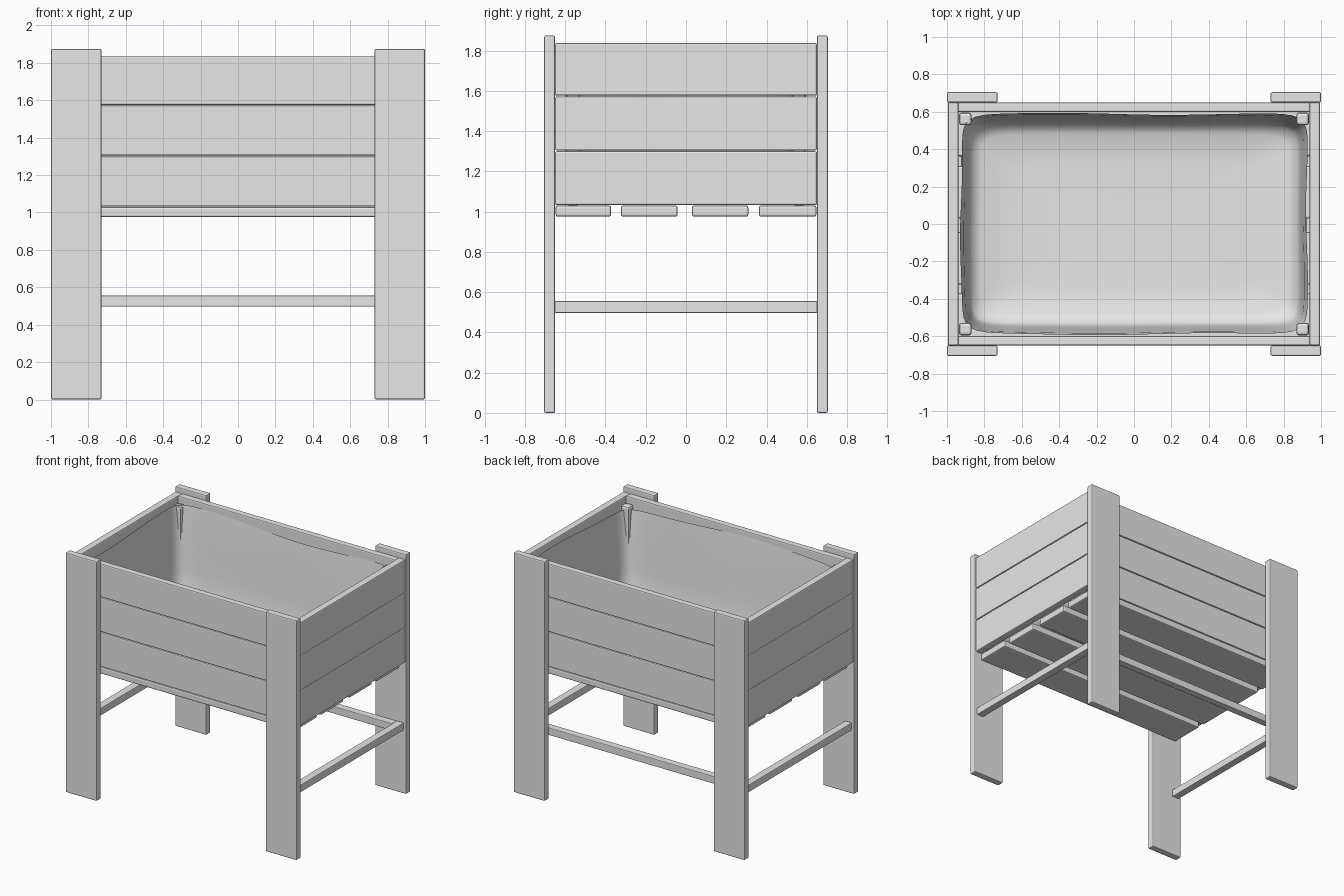
import bpy, bmesh, math

if "Cube" in bpy.data.objects:
    bpy.data.objects.remove(bpy.data.objects["Cube"])

wood = bpy.data.materials.new("plain_grey")
wood.diffuse_color = (0.8, 0.8, 0.8, 1)
wood.use_nodes = True
wood.node_tree.nodes["Principled BSDF"].inputs["Base Color"].default_value = wood.diffuse_color


def finish(name, bm):
    me = bpy.data.meshes.new(name)
    bm.to_mesh(me)
    bm.free()
    me.materials.append(wood)
    ob = bpy.data.objects.new(name, me)
    bpy.context.collection.objects.link(ob)
    return ob


def box(name, x0, x1, y0, y1, z0, z1, bevel=0.008):
    """Board between two corners with softly rounded edges."""
    bm = bmesh.new()
    bmesh.ops.create_cube(bm, size=1)
    for v in bm.verts:
        v.co = ((x0 + x1) / 2 + v.co.x * (x1 - x0),
                (y0 + y1) / 2 + v.co.y * (y1 - y0),
                (z0 + z1) / 2 + v.co.z * (z1 - z0))
    ob = finish(name, bm)
    mod = ob.modifiers.new("soft_edges", 'BEVEL')
    mod.width = bevel
    mod.segments = 2
    return ob


def mirrored(name, sx, sy, x0, x1, y0, y1, z0, z1, bevel=0.008):
    xs, ys = sorted((sx * x0, sx * x1)), sorted((sy * y0, sy * y1))
    return box(name, *xs, *ys, z0, z1, bevel)


# legs and inner corner posts
for sx in (-1, 1):
    for sy in (-1, 1):
        mirrored("leg", sx, sy, 0.73, 1.0, 0.65, 0.705, 0, 1.875)
        mirrored("corner_post", sx, sy, 0.868, 0.936, 0.528, 0.596, 1.03, 1.79, 0.015)

# three rows of wall boards
levels = (1.03, 1.302, 1.574, 1.84)
for z0, z1 in zip(levels, levels[1:]):
    for s in (-1, 1):
        mirrored("long_wall_board", 1, s, -0.94, 0.94, 0.598, 0.65, z0 + 0.002, z1 - 0.002)
        mirrored("side_wall_board", s, 1, 0.938, 0.995, -0.65, 0.65, z0 + 0.002, z1 - 0.002)

# floor slats
for y0, y1 in ((-0.648, -0.372), (-0.323, -0.042), (0.03, 0.31), (0.362, 0.648)):
    box("floor_slat", -0.945, 0.945, y0, y1, 0.975, 1.03, 0.01)

# stretchers: one on each side, one along the back
for s in (-1, 1):
    mirrored("side_stretcher", s, 1, 0.92, 0.98, -0.652, 0.652, 0.497, 0.555, 0.005)
box("back_stretcher", -0.92, 0.92, 0.592, 0.65, 0.497, 0.555, 0.005)

# cloth liner: stacked rounded rectangles with slight wrinkles
SIDE = 30
outline = []
for k in range(4):
    for i in range(SIDE):
        u = 2 * i / SIDE - 1
        # counter-clockwise walk round a square, corners rounded off
        px, py = ((u, -1), (1, u), (-u, 1), (-1, -u))[k]
        r = (abs(px) ** 14 + abs(py) ** 14) ** (1 / 14)
        outline.append((px / r, py / r))

rings = [(0.93, 0.594, 1.78, 1.0), (0.922, 0.584, 1.68, 0.8),
         (0.91, 0.572, 1.5, 0.6), (0.90, 0.56, 1.3, 0.5),
         (0.888, 0.548, 1.15, 0.3), (0.868, 0.528, 1.085, 0.1),
         (0.82, 0.48, 1.06, 0), (0.6, 0.33, 1.05, 0), (0.3, 0.15, 1.048, 0)]
bm = bmesh.new()
rows = []
for hx, hy, z, wrinkle in rings:
    row = []
    for px, py in outline:
        t = math.atan2(py, px)
        fold = wrinkle * (1 + math.sin(5 * t + 1)) * 0.006
        droop = 0.02 * math.sin(3 * t + 0.5) * wrinkle if z > 1.6 else 0
        row.append(bm.verts.new((hx * px * (1 - fold),
                                 hy * py * (1 - 1.5 * fold), z + droop)))
    rows.append(row)
# faces wound so the liner faces into the planter
n = len(outline)
for a, b in zip(rows, rows[1:]):
    for i in range(n):
        j = (i + 1) % n
        bm.faces.new((a[i], a[j], b[j], b[i])).smooth = True
bm.faces.new(rows[-1]).smooth = True
finish("cloth_liner", bm)
